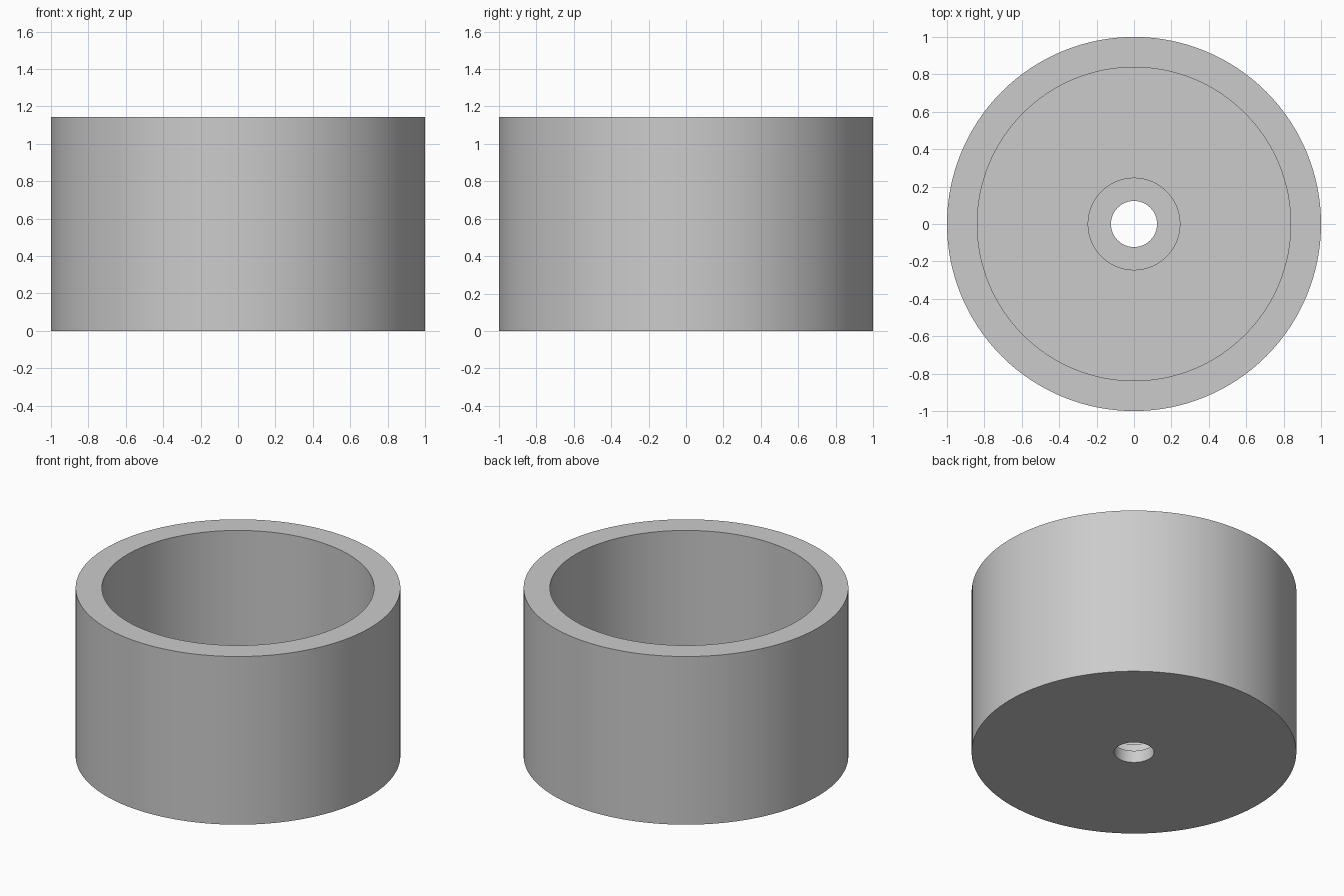
import bpy
import bmesh
import math

cube = bpy.data.objects.get("Cube")
if cube:
    bpy.data.objects.remove(cube, do_unlink=True)

SEGMENTS = 128
HEIGHT = 1.143
OUTER, INNER = 1.0, 0.838
FLOOR = 0.2
BORE, HOLE, SEAT = 0.245, 0.123, 0.082

grey = bpy.data.materials.new("plain grey")
grey.use_nodes = True
colour = (0.6, 0.6, 0.6, 1)
grey.diffuse_color = colour
grey.node_tree.nodes["Principled BSDF"].inputs["Base Color"].default_value = colour


def lathe(name, profile, material):
    """Revolve a closed (radius, height) profile around z."""
    bm = bmesh.new()
    verts = [bm.verts.new((r, 0, z)) for r, z in profile]
    edges = [bm.edges.new((v, verts[i - 1])) for i, v in enumerate(verts)]
    bmesh.ops.spin(bm, geom=verts + edges, cent=(0, 0, 0), axis=(0, 0, 1),
                   angle=math.tau, steps=SEGMENTS, use_merge=True)
    bmesh.ops.remove_doubles(bm, verts=bm.verts, dist=0.0001)
    bmesh.ops.recalc_face_normals(bm, faces=bm.faces)
    mesh = bpy.data.meshes.new(name)
    bm.to_mesh(mesh)
    bm.free()
    mesh.materials.append(material)
    obj = bpy.data.objects.new(name, mesh)
    bpy.context.collection.objects.link(obj)
    bpy.ops.object.select_all(action="DESELECT")
    obj.select_set(True)
    bpy.context.view_layer.objects.active = obj
    bpy.ops.object.shade_smooth_by_angle(angle=math.radians(30))
    return obj


# Open cup with a thick wall and a counterbored hole through its floor
lathe("cup_body", [
    (HOLE, 0), (OUTER, 0), (OUTER, HEIGHT), (INNER, HEIGHT),
    (INNER, FLOOR), (BORE, FLOOR), (BORE, SEAT), (HOLE, SEAT),
], grey)
